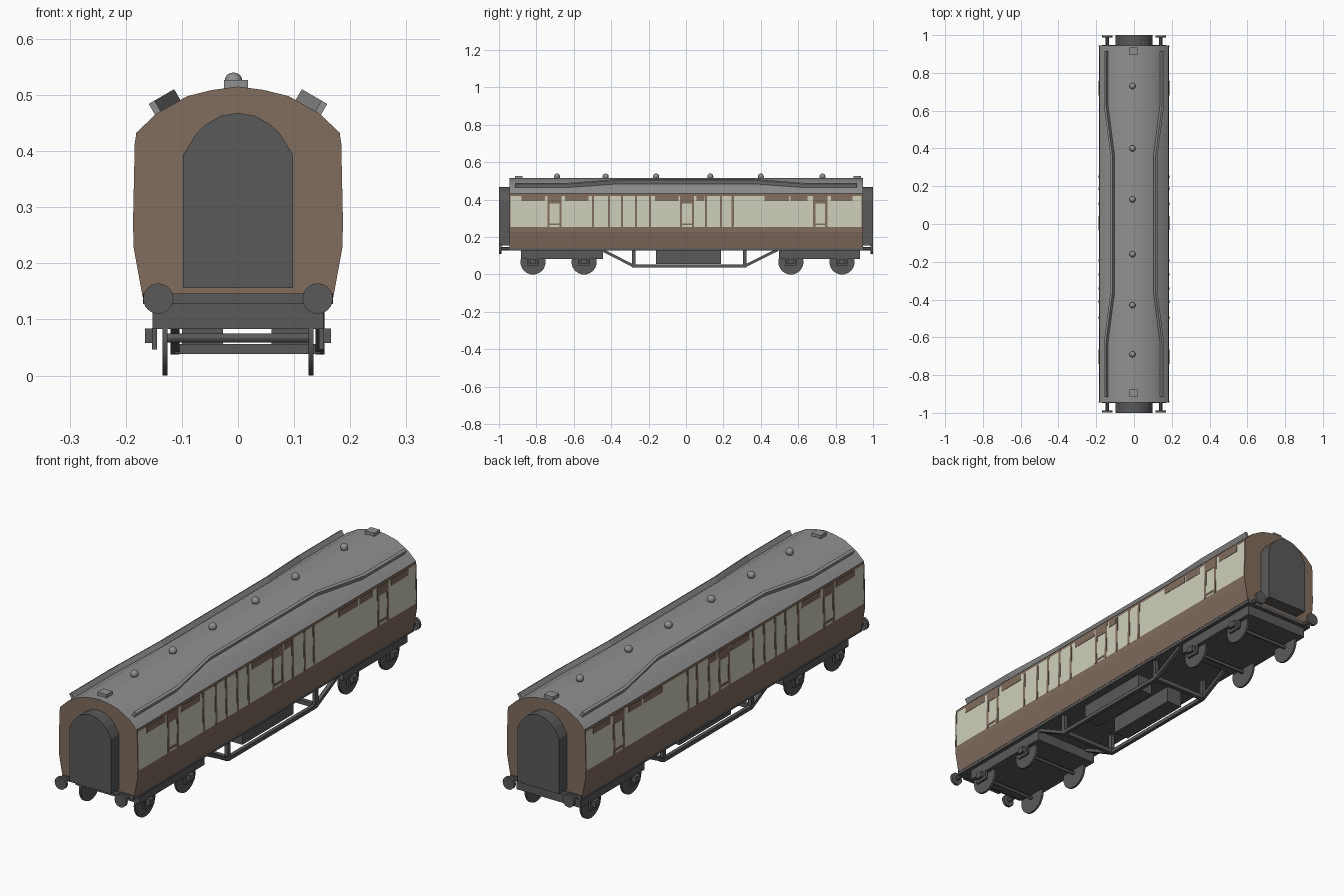
import bpy, bmesh, math
from mathutils import Vector

cube = bpy.data.objects.get("Cube")
if cube:
    bpy.data.objects.remove(cube)


def material(name, r, g, b):
    m = bpy.data.materials.new(name)
    m.use_nodes = True
    m.diffuse_color = (r, g, b, 1)
    m.node_tree.nodes["Principled BSDF"].inputs["Base Color"].default_value = (r, g, b, 1)
    return m


BROWN = material("brown paint", 0.22, 0.15, 0.11)
CREAM = material("cream paint", 0.62, 0.62, 0.5)
ROOF = material("roof grey", 0.28, 0.28, 0.28)
DARK = material("underframe grey", 0.1, 0.1, 0.1)


def finish(name, bm, *mats, smooth=None):
    bmesh.ops.recalc_face_normals(bm, faces=bm.faces)
    mesh = bpy.data.meshes.new(name)
    bm.to_mesh(mesh)
    bm.free()
    for m in mats:
        mesh.materials.append(m)
    ob = bpy.data.objects.new(name, mesh)
    bpy.context.collection.objects.link(ob)
    if smooth:
        bpy.ops.object.select_all(action="DESELECT")
        ob.select_set(True)
        bpy.context.view_layer.objects.active = ob
        bpy.ops.object.shade_smooth_by_angle(angle=math.radians(smooth))
    return ob


def loft(bm, sections):
    """Skin closed rings of points and cap both ends."""
    rings = [[bm.verts.new(p) for p in s] for s in sections]
    for a, b in zip(rings, rings[1:]):
        for i in range(len(a)):
            j = (i + 1) % len(a)
            bm.faces.new((a[i], a[j], b[j], b[i]))
    bm.faces.new(rings[0])
    bm.faces.new(rings[-1])


def prism(bm, profile, y0, y1):
    loft(bm, [[(x, y, z) for x, z in profile] for y in (y0, y1)])


def box(bm, x0, x1, y0, y1, z0, z1):
    prism(bm, [(x0, z0), (x1, z0), (x1, z1), (x0, z1)], y0, y1)


def disc(bm, centre, radius, depth, axis, segments=24):
    rot = Vector((0, 0, 1)).rotation_difference(Vector(axis)).to_matrix().to_4x4()
    rot.translation = Vector(centre)
    bmesh.ops.create_cone(bm, cap_ends=True, segments=segments, radius1=radius,
                          radius2=radius, depth=depth, matrix=rot)


def mirrored(half):
    """Full outline from its right half, listed bottom to top."""
    return half + [(-x, z) for x, z in reversed(half) if x > 0]


END = 0.945
WAIST, WINDOW_TOP, EAVE = 0.255, 0.42, 0.432

# Body sides, with the cream band chosen by height
bm = bmesh.new()
prism(bm, mirrored([(0.17, 0.14), (0.186, 0.228), (0.186, WAIST),
                    (0.1824, WINDOW_TOP), (0.182, EAVE)]), -END, END)
bm.normal_update()
for f in bm.faces:
    z = f.calc_center_median().z
    if abs(f.normal.x) > 0.8 and WAIST < z < WINDOW_TOP:
        f.material_index = 1
finish("body", bm, BROWN, CREAM)

# Curved roof with brown end walls
bm = bmesh.new()
prism(bm, mirrored([(0.182, EAVE), (0.145, 0.467), (0.09, 0.498), (0.045, 0.509), (0, 0.515)]),
      -END, END)
bm.normal_update()
for f in bm.faces:
    f.material_index = int(abs(f.normal.y) > 0.8)
finish("roof", bm, ROOF, BROWN, smooth=25)

# Window pillars, door frames and ventilator panels on both sides
pillars = [-0.497, -0.412, -0.342, -0.267, -0.193, 0.107, 0.187, 0.25]
doors = [-0.703, 0.005, 0.718]
panels = [(-0.88, -0.755), (-0.647, -0.52), (-0.166, -0.04), (0.055, 0.1),
          (0.42, 0.55), (0.56, 0.65), (0.775, 0.89)]
trim = [(y - 0.006, y + 0.006, WAIST, WINDOW_TOP) for y in pillars]
trim += [(y0, y1, 0.393, WINDOW_TOP) for y0, y1 in panels]
for y in doors:
    trim += [(y + e - 0.006, y + e + 0.006, WAIST, WINDOW_TOP) for e in (-0.032, 0.032)]
    trim += [(y - 0.032, y + 0.032, 0.38, WINDOW_TOP), (y - 0.032, y + 0.032, 0.264, 0.274)]
trim += [(s * END - 0.006 * (s > 0), s * END + 0.006 * (s < 0), WAIST, WINDOW_TOP) for s in (-1, 1)]


def side_x(z):
    return 0.186 - (z - WAIST) * 0.022


bm = bmesh.new()
for s in (-1, 1):
    for y0, y1, z0, z1 in trim:
        prism(bm, [(s * (side_x(z) + d), z) for z, d in
                   ((z0, -0.002), (z0, 0.0015), (z1, 0.0015), (z1, -0.002))], y0, y1)
finish("window_trim", bm, BROWN)

# Rain strips following the roof slope
bm = bmesh.new()
path = [(0.143, -0.915), (0.143, -0.63), (0.108, -0.36),
        (0.108, 0.36), (0.143, 0.63), (0.143, 0.915)]
for s in (-1, 1):
    rings = []
    for x, y in path:
        z = 0.468 + (0.143 - x) * 0.58
        rings.append([(s * (x + 0.86 * t + 0.5 * n), y, z - 0.5 * t + 0.86 * n)
                      for t, n in ((-0.006, -0.004), (0.006, -0.004), (0.006, 0.022), (-0.006, 0.022))])
    loft(bm, rings)
finish("rain_strips", bm, ROOF)

# Domed vents and end boxes on the ridge
bm = bmesh.new()
for y in (-0.69, -0.43, -0.16, 0.13, 0.4, 0.73):
    ball = bmesh.ops.create_uvsphere(bm, u_segments=16, v_segments=10, radius=0.016)
    bmesh.ops.translate(bm, verts=ball["verts"], vec=(-0.008, y, 0.524))
finish("roof_vents", bm, ROOF, smooth=40)
bm = bmesh.new()
for y in (-0.895, 0.915):
    box(bm, -0.025, 0.018, y - 0.02, y + 0.02, 0.505, 0.527)
finish("roof_boxes", bm, ROOF)

# Gangway connections at both ends
arch = mirrored([(0.098, 0.156), (0.098, 0.393), (0.074, 0.432), (0.055, 0.449),
                 (0.03, 0.463), (0, 0.468)])
bm = bmesh.new()
for s in (-1, 1):
    prism(bm, arch, s * (END - 0.01), s)
finish("gangways", bm, DARK)

# Floor frame and buffers
bm = bmesh.new()
box(bm, -0.169, 0.169, -END - 0.003, END + 0.003, 0.127, 0.146)
finish("floor_frame", bm, DARK)
bm = bmesh.new()
for sx in (-1, 1):
    for sy in (-1, 1):
        disc(bm, (sx * 0.142, sy * 0.993, 0.137), 0.027, 0.012, (0, 1, 0))
        disc(bm, (sx * 0.142, sy * 0.965, 0.137), 0.009, 0.06, (0, 1, 0), 12)
finish("buffers", bm, DARK, smooth=30)

# Bogies with wheels, axles and axle boxes
for label, y0, y1, axles in (("front", -0.882, -0.444, (-0.818, -0.545)),
                             ("rear", 0.497, 0.93, (0.561, 0.834))):
    bm = bmesh.new()
    box(bm, -0.152, 0.152, y0, y1, 0.083, 0.13)
    for y in axles:
        for s in (-1, 1):
            x0, x1, x2 = sorted((s * 0.144, s * 0.153, s * 0.166))
            box(bm, x0, x2, y - 0.016, y + 0.016, 0.058, 0.084)
            box(bm, *sorted((s * 0.144, s * 0.153)), y - 0.03, y + 0.03, 0.046, 0.06)
            for e in (-0.027, 0.027):
                box(bm, *sorted((s * 0.144, s * 0.153)), y + e - 0.005, y + e + 0.005, 0.05, 0.085)
    finish(label + "_bogie", bm, DARK)
    bm = bmesh.new()
    for y in axles:
        disc(bm, (0, y, 0.067), 0.008, 0.26, (1, 0, 0), 12)
        for s in (-1, 1):
            disc(bm, (s * 0.13, y, 0.067), 0.067, 0.009, (1, 0, 0), 32)
    finish(label + "_wheels", bm, DARK, smooth=30)

# Truss rods, posts and cross bars between the bogies
bm = bmesh.new()
rod = [(-0.45, 0.132), (-0.28, 0.045), (0.315, 0.045), (0.49, 0.132)]
for x in (-0.112, 0.146):
    loft(bm, [[(x + dx, y, z + dz) for dx, dz in
               ((-0.008, -0.008), (0.008, -0.008), (0.008, 0.008), (-0.008, 0.008))] for y, z in rod])
    for y in (-0.28, 0.315):
        box(bm, x - 0.008, x + 0.008, y - 0.009, y + 0.009, 0.04, 0.13)
for y in (-0.28, 0.315):
    box(bm, -0.112, 0.146, y - 0.009, y + 0.009, 0.038, 0.056)
finish("truss", bm, DARK)

# Equipment boxes under the floor
bm = bmesh.new()
for x in (-0.1, 0.06):
    box(bm, x, x + 0.073, -0.16, 0.187, 0.055, 0.13)
finish("equipment_boxes", bm, DARK)
